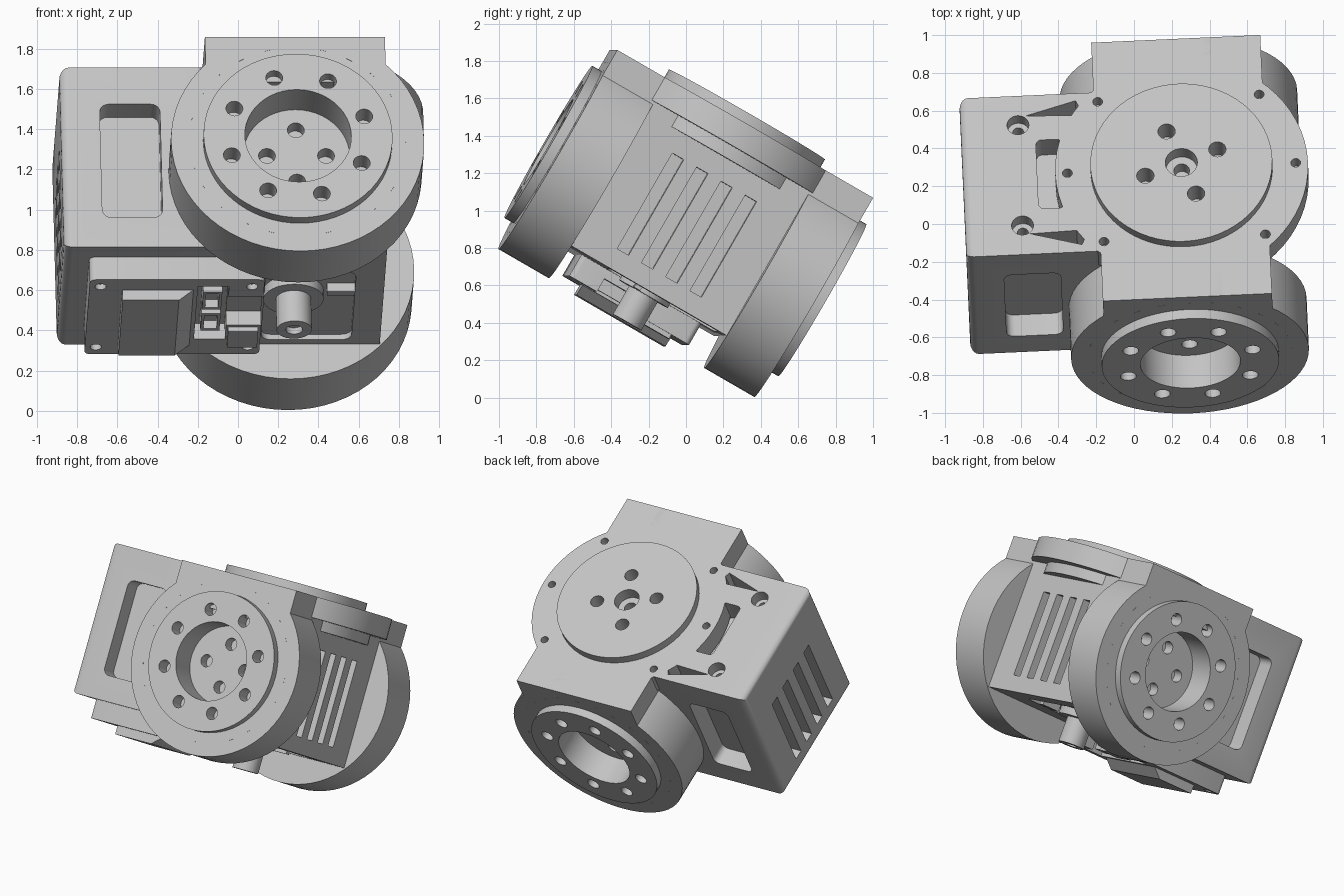
import bpy, bmesh, math
from mathutils import Matrix, Vector

if "Cube" in bpy.data.objects:
    bpy.data.objects.remove(bpy.data.objects["Cube"], do_unlink=True)

GREY = (0.55, 0.55, 0.55, 1)
metal = bpy.data.materials.new("light_grey")
metal.use_nodes = True
metal.diffuse_color = GREY
metal.node_tree.nodes["Principled BSDF"].inputs["Base Color"].default_value = GREY

CX, CY, CZ = 0.265, -0.485, 0.81       # crossing point of the axes
TOP, BOTTOM = 1.41, 0.38
LEFT, RIGHT = -0.895, 0.714
parts = []


def finish(bm, name):
    bmesh.ops.recalc_face_normals(bm, faces=bm.faces[:])
    mesh = bpy.data.meshes.new(name)
    bm.to_mesh(mesh)
    bm.free()
    obj = bpy.data.objects.new(name, mesh)
    bpy.context.scene.collection.objects.link(obj)
    mesh.materials.append(metal)
    return obj


def block(name, x, y, z, bevel=0, pick=None):
    """Box from three ranges; bevels the edges chosen by pick."""
    bm = bmesh.new()
    bmesh.ops.create_cube(bm, size=1)
    for v in bm.verts:
        v.co = Vector([r[0] + (c + 0.5) * (r[1] - r[0]) for r, c in zip((x, y, z), v.co)])
    if bevel:
        edges = [e for e in bm.edges if pick(e)]
        bmesh.ops.bevel(bm, geom=edges, offset=bevel, segments=5, profile=0.5, affect='EDGES')
    return finish(bm, name)


def prism(name, outline, z):
    bm = bmesh.new()
    face = bm.faces.new([bm.verts.new((x, y, z[0])) for x, y in outline])
    up = bmesh.ops.extrude_face_region(bm, geom=[face])["geom"]
    bmesh.ops.translate(bm, vec=(0, 0, z[1] - z[0]),
                        verts=[g for g in up if isinstance(g, bmesh.types.BMVert)])
    return finish(bm, name)


def disc(name, axis, a, b, span, r, sides=48):
    """Cylinder along y (a=x, b=z) or along z (a=x, b=y)."""
    bm = bmesh.new()
    bmesh.ops.create_cone(bm, cap_ends=True, segments=sides, radius1=r, radius2=r,
                          depth=abs(span[1] - span[0]))
    mid = sum(span) / 2
    if axis == 'y':
        bmesh.ops.rotate(bm, verts=bm.verts, matrix=Matrix.Rotation(math.pi / 2, 3, 'X'))
        bmesh.ops.translate(bm, verts=bm.verts, vec=(a, mid, b))
    else:
        bmesh.ops.translate(bm, verts=bm.verts, vec=(a, b, mid))
    return finish(bm, name)


def combine(target, tools, mode='DIFFERENCE'):
    for tool in tools:
        tool.hide_render = True
        mod = target.modifiers.new("cut", 'BOOLEAN')
        mod.operation, mod.object, mod.solver = mode, tool, 'EXACT'
        bpy.context.view_layer.objects.active = target
        bpy.ops.object.modifier_apply(modifier=mod.name)
        bpy.data.objects.remove(tool, do_unlink=True)


def ring(axis, a, b, span, radius, hole, count, start):
    angles = [math.radians(start) + i * math.tau / count for i in range(count)]
    return [disc("hole_cutter", axis, a + radius * math.cos(t), b + radius * math.sin(t),
                 span, hole, 20) for t in angles]


def along(axis):
    return lambda e: abs((e.verts[0].co - e.verts[1].co)[axis]) > 1e-4


# Main body with rounded outer edges
body = block("main_body", (LEFT, RIGHT), (-0.97, 0), (BOTTOM, TOP), 0.045,
             lambda e: all(v.co.x < -0.8 for v in e.verts))
cutters = []
for side in (-1, 1):
    # Cable pockets in the front and back walls
    face_y = CY + side * 0.485
    cutters.append(block("pocket", (-0.70, -0.40), sorted((face_y - side * 0.13, face_y + side * 0.05)),
                         (0.55, 1.2), 0.045, along(1)))
    # Cooling slots in both end walls
    wall = RIGHT if side > 0 else LEFT
    for i in range(4):
        y = CY + (i - 1.5) * 0.15
        cutters.append(block("slot", sorted((wall - side * 0.08, wall + side * 0.05)),
                             (y - 0.035, y + 0.035), (0.49, 1.08)))
    # Corner slits and screw sinks in the top
    slit = [(-0.55, 0.36), (-0.28, 0.44), (-0.24, 0.35)]
    cutters.append(prism("slit", [(x, CY + side * y) for x, y in slit], (1.25, 1.5)))
    cutters.append(disc("sink", 'z', -0.59, CY + side * 0.307, (1.33, 1.5), 0.058, 24))
    cutters.append(disc("sink_core", 'z', -0.59, CY + side * 0.307, (1.2, 1.35), 0.03, 16))
cutters.append(block("top_window", (-0.50, -0.36), (CY - 0.21, CY + 0.21), (1.25, 1.5), 0.03, along(2)))
# Shallow recess in the underside
cutters.append(block("recess", (0.12, 0.57), (-0.72, -0.05), (0.3, 0.41), 0.05, along(2)))
combine(body, cutters)

# Round top bearing housing and the arms running over both ends
combine(body, [disc("top_housing", 'z', CX, CY, (1.27, TOP), 0.67, 64),
               disc("top_housing_step", 'z', CX, CY, (1.2, 1.3), 0.56, 64),
               block("top_arm", (CX - 0.448, CX + 0.448), (-1.276, 0.305), (1.15, TOP))], 'UNION')
combine(body, ring('z', CX, CY, (1.33, 1.5), 0.605, 0.026, 8, 0))
parts.append(body)

# Top output horn
horn = disc("top_horn", 'z', CX, CY, (TOP - 0.02, 1.468), 0.482, 64)
# Holes reach down through the horn into the body
horn_holes = lambda: ring('z', CX, CY, (1.33, 1.6), 0.206, 0.046, 4, 20) + [
    disc("centre_hole", 'z', CX, CY, (1.38, 1.6), 0.085, 32),
    disc("centre_core", 'z', CX, CY, (1.3, 1.45), 0.042, 20)]
combine(horn, horn_holes())
combine(body, horn_holes())
parts.append(horn)

# Front and back round housings with bored flanges
for name, inner, outer, side in (("front", -0.965, -1.276, -1), ("back", -0.005, 0.305, 1)):
    housing = disc(name + "_housing", 'y', CX, CZ, sorted((inner, outer)), 0.63, 64)
    for v in housing.data.vertices:
        v.co.z = min(v.co.z, TOP)
    tip = outer + side * 0.056
    flange = disc(name + "_flange", 'y', CX, CZ, sorted((outer - side * 0.01, tip)), 0.47, 64)
    floor = tip - side * 0.2
    for part in (housing, flange):
        combine(part, [disc("bore", 'y', CX, CZ, sorted((floor, tip + side * 0.1)), 0.265)])
        combine(part, ring('y', CX, CZ, sorted((tip - side * 0.11, tip + side * 0.1)), 0.35, 0.042, 8, 18.5))
    deep = sorted((floor - side * 0.08, floor + side * 0.05))
    combine(housing, ring('y', CX, CZ, deep, 0.147, 0.042, 4, 0))
    # Fine ring of marks around the flange
    for i in range(24):
        t = i * math.tau / 24
        mark = block(name + "_rim_mark", (-0.016, 0.016), (-0.001, 0.001), (0.538, 0.541))
        mark.data.transform(Matrix.Translation((CX, outer, CZ)) @ Matrix.Rotation(t, 4, 'Y'))
        parts.append(mark)
    parts += [housing, flange]

# Lower cover with a connector bay and corner screws
cover = block("lower_cover", (-0.765, 0.105), (-0.87, -0.13), (0.25, BOTTOM + 0.01), 0.03, along(2))
combine(cover, [block("connector_bay", (-0.225, -0.07), (-0.80, -0.28), (0.2, 0.34)),
                block("right_notch", (-0.08, 0.2), (-0.70, -0.42), (0.2, 0.33))])
combine(cover, [disc("screw_hole", 'z', x, y, (0.2, 0.28), 0.028, 16)
                for x in (-0.71, 0.045) for y in (-0.80, -0.20)])
parts.append(cover)

# Raised cover panel with a sloped right end
panel = block("cover_panel", (-0.60, -0.24), (-0.77, -0.22), (0.19, 0.255))
for v in panel.data.vertices:
    if v.co.x > -0.3 and v.co.z < 0.2:
        v.co.x -= 0.08
parts.append(panel)
parts.append(block("cover_rib", (-0.06, 0.09), (-0.40, -0.24), (0.225, 0.255)))

# Connector sockets
for i in range(2):
    y = -0.72 + i * 0.21
    socket = block("connector_socket", (-0.195, -0.10), (y, y + 0.17), (0.265, 0.35))
    combine(socket, [block("socket_opening", (-0.18, -0.115), (y + 0.02, y + 0.15), (0.2, 0.31))])
    parts.append(socket)

# Lower pivot with its bored pin
parts.append(disc("pivot_base", 'z', CX, CY, (0.36, 0.42), 0.15))
pin = disc("pivot_pin", 'z', CX, CY, (0.185, 0.40), 0.088, 40)
combine(pin, [disc("pin_bore", 'z', CX, CY, (0.1, 0.22), 0.042, 24)])
parts.append(pin)
parts.append(block("locating_rib", (0.43, 0.57), (-0.56, -0.52), (0.36, 0.41)))

# Tilt the finished assembly
tilt = Matrix.Rotation(math.radians(2.6), 4, 'Z') @ Matrix.Rotation(math.radians(-30), 4, 'X')
bpy.ops.object.select_all(action='DESELECT')
for part in parts:
    part.data.transform(tilt)
    part.select_set(True)
bpy.context.view_layer.objects.active = body
bpy.ops.object.shade_smooth_by_angle(angle=math.radians(30))
